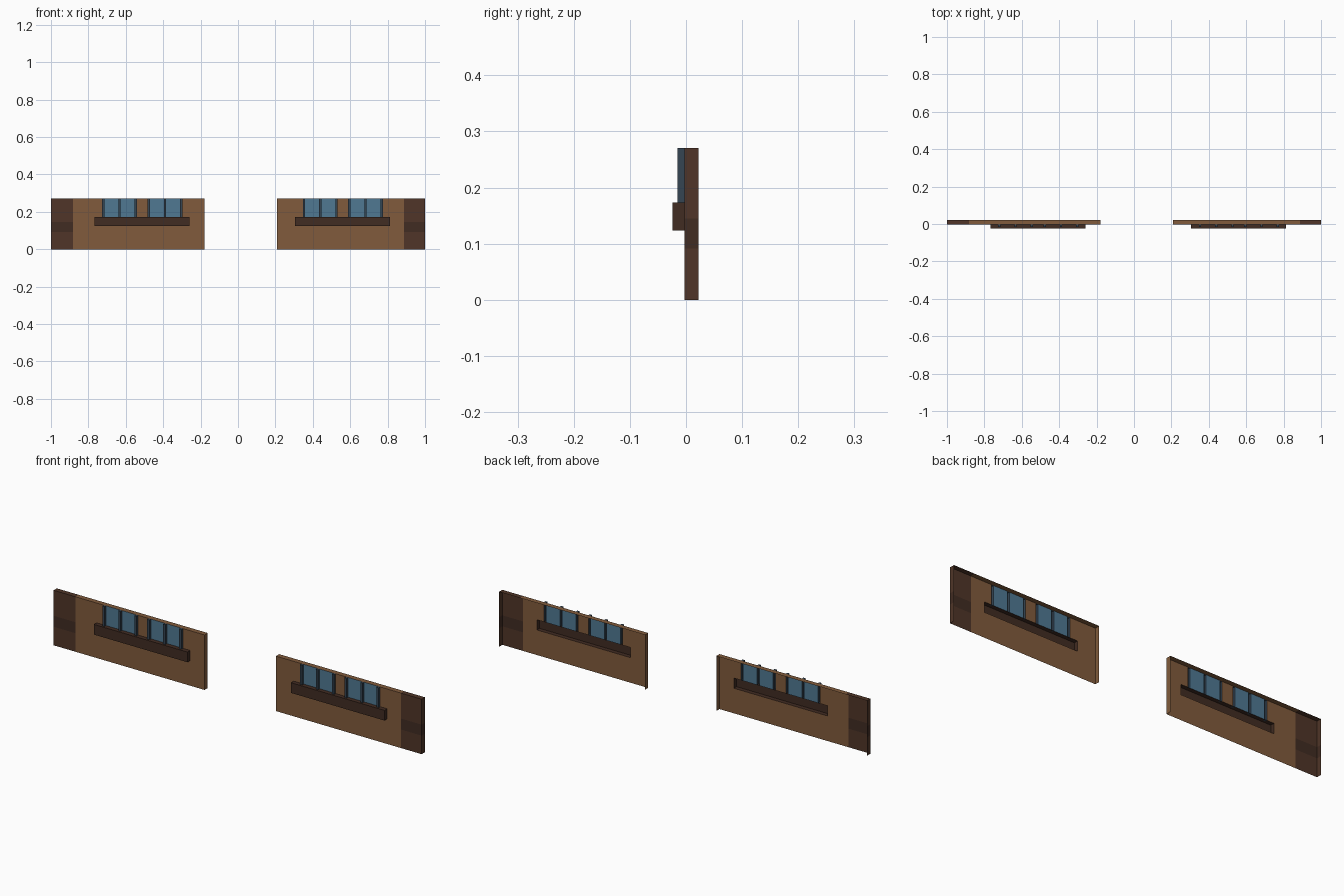
import bpy, bmesh

if "Cube" in bpy.data.objects:
    bpy.data.objects.remove(bpy.data.objects["Cube"])

FRONT, BACK, BAR_Y, SILL_Y, TOP = -0.003, 0.022, -0.015, -0.024, 0.27
SILL_LOW, SILL_HIGH = 0.123, 0.173
BAND = (0.091, 0.145)


def material(name, color):
    m = bpy.data.materials.new(name)
    m.diffuse_color = (*color, 1)
    m.use_nodes = True
    m.node_tree.nodes["Principled BSDF"].inputs["Base Color"].default_value = m.diffuse_color
    return m


brown = material("plank_brown", (0.22, 0.105, 0.045))
dark = material("dark_wood", (0.08, 0.036, 0.021))
band = material("band_wood", (0.053, 0.025, 0.016))
glass = material("glass_blue", (0.08, 0.19, 0.29))
slate = material("frame_slate", (0.035, 0.058, 0.085))
MATS = [brown, dark, band, glass, slate]


def finish(bm, name):
    bmesh.ops.remove_doubles(bm, verts=bm.verts, dist=1e-5)
    mesh = bpy.data.meshes.new(name)
    bm.to_mesh(mesh)
    bm.free()
    for m in MATS:
        mesh.materials.append(m)
    bpy.context.collection.objects.link(bpy.data.objects.new(name, mesh))


def quad(bm, pts, mat):
    f = bm.faces.new([bm.verts.new(p) for p in pts])
    f.material_index = MATS.index(mat)


def front_quad(bm, x0, x1, z0, z1, y, mat):
    quad(bm, [(x0, y, z0), (x1, y, z0), (x1, y, z1), (x0, y, z1)], mat)


def end_quad(bm, x, y0, y1, z0, z1, mat, side):
    pts = [(x, y0, z0), (x, y1, z0), (x, y1, z1), (x, y0, z1)]
    quad(bm, pts if side > 0 else pts[::-1], mat)


def flat_quad(bm, x0, x1, y0, y1, z, mat, up=True):
    pts = [(x0, y0, z), (x1, y0, z), (x1, y1, z), (x0, y1, z)]
    quad(bm, pts if up else pts[::-1], mat)


def shell(bm, x0, x1, y, z0, z1, mat):
    """Box standing proud of the wall, open at the back."""
    front_quad(bm, x0, x1, z0, z1, y, mat)
    end_quad(bm, x0, y, FRONT, z0, z1, mat, -1)
    end_quad(bm, x1, y, FRONT, z0, z1, mat, 1)
    flat_quad(bm, x0, x1, y, FRONT, z1, mat)
    flat_quad(bm, x0, x1, y, FRONT, z0, mat, False)


def wall(tag, x0, x1, corner, sill_x, windows):
    sill = (sill_x, sill_x + 0.508)
    zs = [0, BAND[0], SILL_LOW, BAND[1], SILL_HIGH, TOP]
    xs = sorted([x0, x1, corner, *sill] + [x for w in windows for x in w])

    def wood(x, z):
        if abs(x) < abs(corner):
            return brown
        return band if BAND[0] < z < BAND[1] else dark

    # wall front with openings behind windows and sill, ends and top, open back
    bm = bmesh.new()
    for a, b in zip(xs, xs[1:]):
        mx = (a + b) / 2
        for c, d in zip(zs, zs[1:]):
            mz = (c + d) / 2
            in_sill = sill[0] < mx < sill[1] and SILL_LOW < mz < SILL_HIGH
            in_win = mz > SILL_HIGH and any(w[0] < mx < w[1] for w in windows)
            if not (in_sill or in_win):
                front_quad(bm, a, b, c, d, FRONT, wood(mx, mz))
        flat_quad(bm, a, b, FRONT, BACK, TOP, wood(mx, TOP))
    for c, d in zip(zs, zs[1:]):
        end_quad(bm, x0, FRONT, BACK, c, d, wood(x0, (c + d) / 2), -1)
        end_quad(bm, x1, FRONT, BACK, c, d, wood(x1, (c + d) / 2), 1)
    finish(bm, tag + "_wall")

    # long ledge below the windows
    bm = bmesh.new()
    shell(bm, *sill, SILL_Y, SILL_LOW, SILL_HIGH, band)
    finish(bm, tag + "_window_sill")

    # glass panes and upright bars
    w = 0.012
    panes, bars = bmesh.new(), bmesh.new()
    for a, b in windows:
        starts = [a, (a + b - w) / 2, b - w]
        for s in starts:
            shell(bars, s, s + w, BAR_Y, SILL_HIGH, TOP, slate)
        for s, e in zip(starts, starts[1:]):
            front_quad(panes, s + w, e, SILL_HIGH, TOP, FRONT, glass)
    finish(panes, tag + "_window_panes")
    finish(bars, tag + "_window_bars")


wall("left", -1, -0.18, -0.882, -0.766, [(-0.727, -0.541), (-0.483, -0.297)])
wall("right", 0.208, 1, 0.887, 0.305, [(0.347, 0.533), (0.589, 0.775)])
